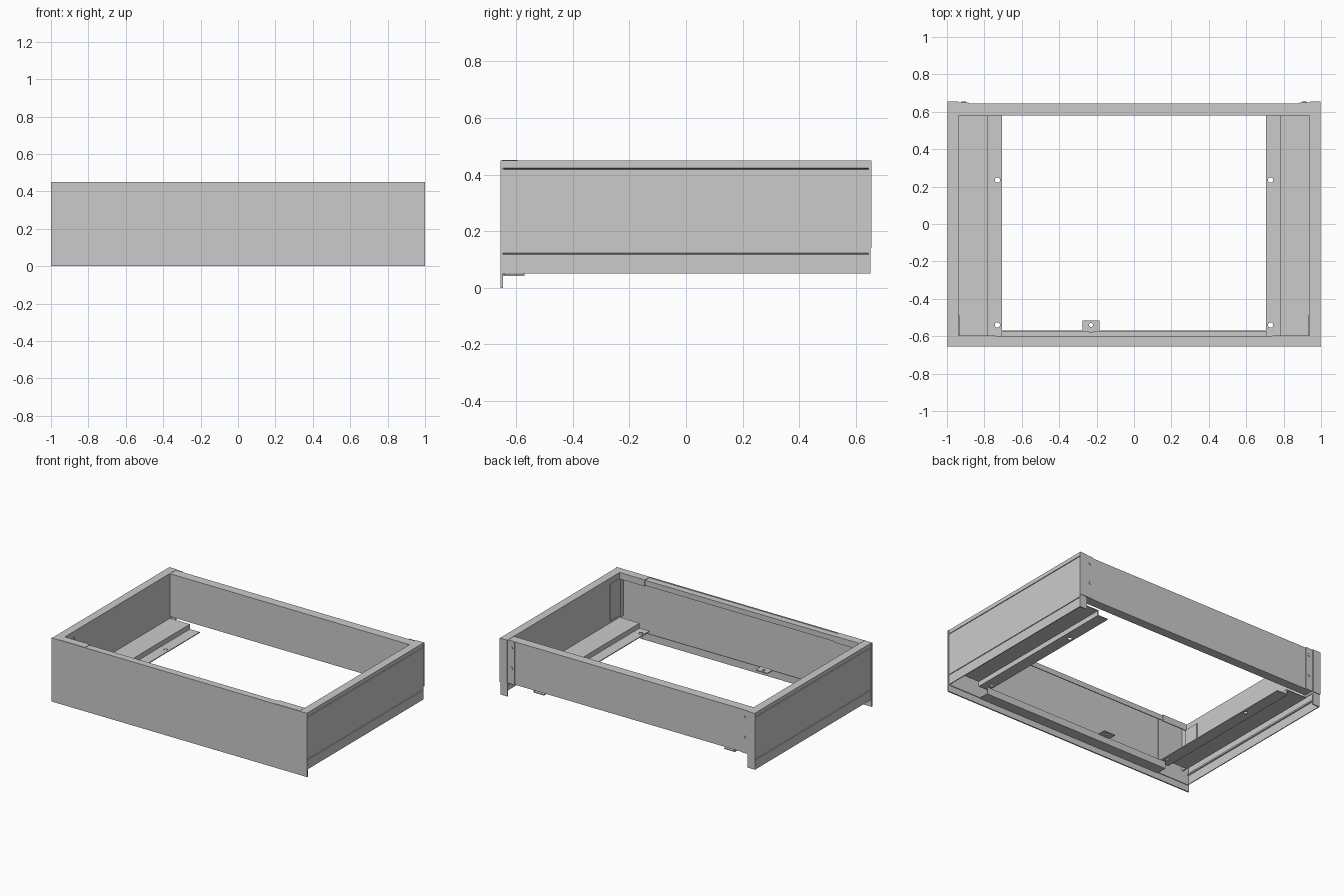
import bpy, bmesh, math
from mathutils import Vector

if "Cube" in bpy.data.objects:
    bpy.data.objects.remove(bpy.data.objects["Cube"])

T = 0.006  # sheet metal thickness


def finish(name, bm, mirror=False):
    bmesh.ops.recalc_face_normals(bm, faces=bm.faces)
    me = bpy.data.meshes.new(name)
    bm.to_mesh(me)
    bm.free()
    ob = bpy.data.objects.new(name, me)
    bpy.context.collection.objects.link(ob)
    if mirror:
        ob.modifiers.new("mirror", 'MIRROR')
    return ob


def sheet(name, pts, axis, a, b, mirror=False):
    """Folded sheet: centre-line profile extruded from a to b along axis.
    axis 'y': pts are (x, z); axis 'x': pts are (y, z)."""
    P = [Vector(p) for p in pts]
    left, right = [], []
    for i, p in enumerate(P):
        d0 = (p - P[i - 1]).normalized() if i > 0 else None
        d1 = (P[i + 1] - p).normalized() if i < len(P) - 1 else None
        d0, d1 = d0 or d1, d1 or d0
        n0, n1 = Vector((-d0.y, d0.x)), Vector((-d1.y, d1.x))
        m = (n0 + n1).normalized()
        off = m * (T / 2 / max(m.dot(n0), 0.3))
        left.append(p + off)
        right.append(p - off)
    bm = bmesh.new()
    rows = []
    for s in (a, b):
        mk = (lambda q: (q.x, s, q.y)) if axis == 'y' else (lambda q: (s, q.x, q.y))
        rows.append(([bm.verts.new(mk(q)) for q in left],
                     [bm.verts.new(mk(q)) for q in right]))
    (l0, r0), (l1, r1) = rows
    for i in range(len(P) - 1):
        bm.faces.new((l0[i], l0[i + 1], l1[i + 1], l1[i]))
        bm.faces.new((r0[i], r0[i + 1], r1[i + 1], r1[i]))
        bm.faces.new((l0[i], l0[i + 1], r0[i + 1], r0[i]))
        bm.faces.new((l1[i], l1[i + 1], r1[i + 1], r1[i]))
    for i in (0, -1):
        bm.faces.new((l0[i], l1[i], r1[i], r0[i]))
    return finish(name, bm, mirror)


def box(name, x, y, z, mirror=False):
    bm = bmesh.new()
    bmesh.ops.create_cube(bm, size=1)
    for v in bm.verts:
        for i, (lo, hi) in enumerate((x, y, z)):
            v.co[i] = lo if v.co[i] < 0 else hi
    return finish(name, bm, mirror)


def rods(name, spots, r, depth, along_y=False, mirror=False):
    bm = bmesh.new()
    for s in spots:
        res = bmesh.ops.create_cone(bm, cap_ends=True, segments=20,
                                    radius1=r, radius2=r, depth=depth)
        if along_y:
            for v in res['verts']:
                v.co = (v.co.x, v.co.z, v.co.y)
        bmesh.ops.translate(bm, verts=res['verts'], vec=s)
    return finish(name, bm, mirror)


def drill(ob, name, spots, r):
    cutter = rods(name, spots, r, 0.05)
    cutter.hide_render = True
    cutter.hide_viewport = True
    m = ob.modifiers.new("holes", 'BOOLEAN')
    m.operation, m.solver, m.object = 'DIFFERENCE', 'EXACT', cutter
    if len(ob.modifiers) > 1:
        ob.modifiers.move(len(ob.modifiers) - 1, 0)


# side walls: outer skin with two pressed grooves, top flange, inner skin
o, g = 0.993, 0.985
sheet("side_wall",
      [(o, .05), (o, .115), (g, .117), (g, .123), (o, .125),
       (o, .415), (g, .417), (g, .423), (o, .425),
       (o, .447), (.941, .447), (.941, .13)], 'y', -.648, .648, True)
box("side_end_cap", (.939, .996), (.645, .652), (.05, .45), True)
box("side_end_lip", (.94, .998), (.65, .656), (.14, .45), True)

# stepped trays along the sides with mounting holes
tray = sheet("side_tray", [(.943, .13), (.785, .13), (.785, .095), (.705, .095)],
             'y', -.60, .58, True)
drill(tray, "tray_hole_cutter", [(.73, .235, .095), (.73, -.54, .095)], .014)

# front panel: full-height face and folded top and bottom rails
box("front_panel", (-1, 1), (-.655, -.646), (0, .45))
sheet("front_top_rail", [(-.648, .444), (-.603, .444), (-.603, .41)], 'x', -.94, .94)
sheet("front_bottom_rail", [(-.648, .045), (-.573, .045), (-.573, .092)], 'x', -.74, .74)

# front corner plates with a folded cover, and wings on the inner side walls
box("front_corner_plate", (.74, .99), (-.647, -.641), (.045, .447), True)
sheet("front_corner_cover", [(-.65, .448), (-.599, .448), (-.599, .405)],
      'x', .74, .94, True)
box("front_corner_wing", (.932, .94), (-.60, -.49), (.15, .41), True)

# catch tab on the front bottom rail
tab = box("catch_tab", (-.275, -.185), (-.575, -.515), (.088, .094))
drill(tab, "tab_hole_cutter", [(-.23, -.54, .09)], .011)
box("catch_tab_foot", (-.24, -.22), (-.58, -.57), (.06, .09))

# back panel: hollow rail with fixing plates and screws
box("back_panel", (-.94, .94), (.58, .645), (.145, .448))
box("back_fixing_plate", (.885, .94), (.644, .650), (.145, .45), True)
rods("back_screw", [(.91, .651, z) for z in (.40, .255)], .011, .006, True, True)
